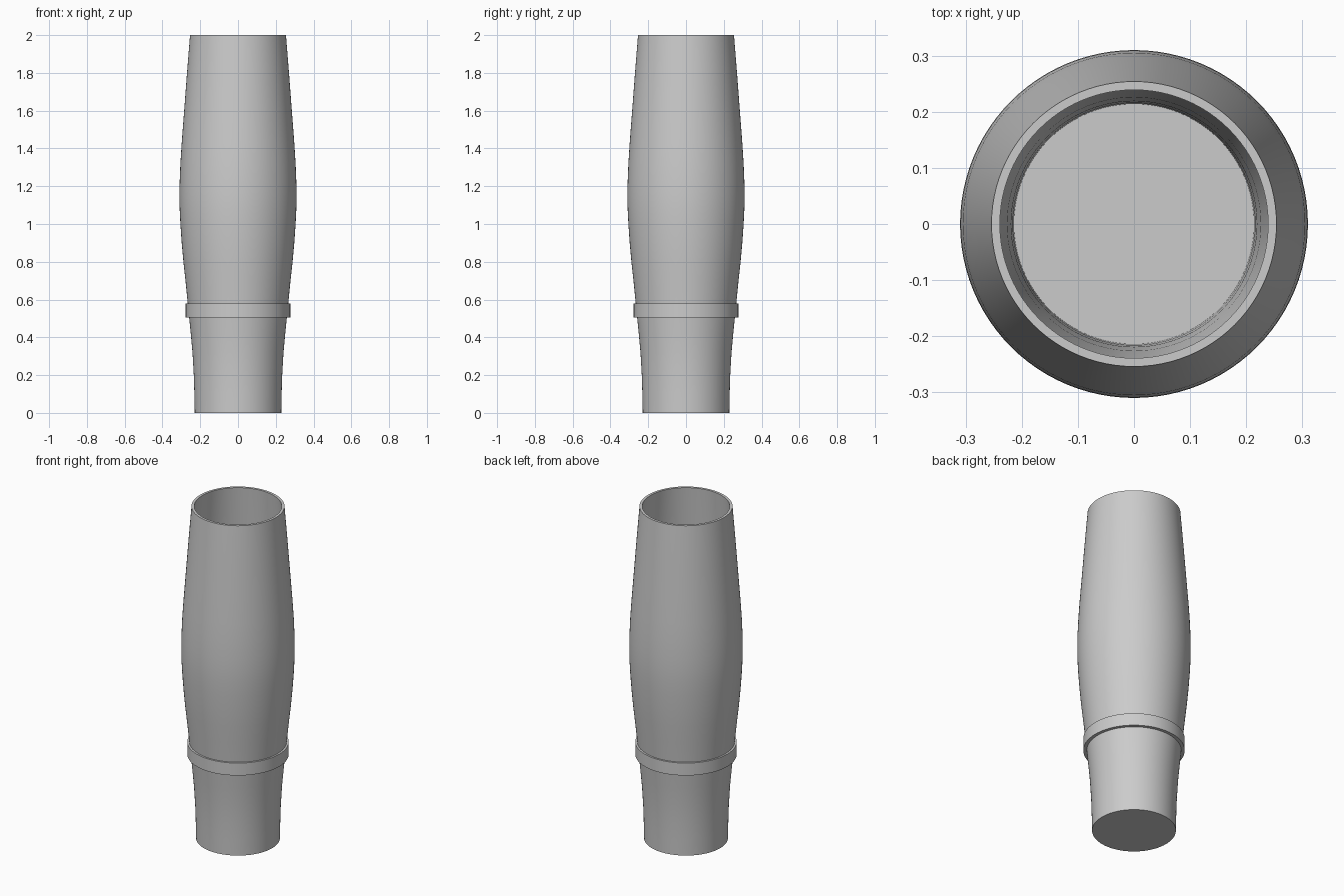
import bpy
import bmesh
from math import cos, sin, pi

cube = bpy.data.objects.get("Cube")
if cube:
    bpy.data.objects.remove(cube, do_unlink=True)

SIDES = 96
WALL = 0.015

grey = bpy.data.materials.new("plain grey")
grey.use_nodes = True
colour = (0.6, 0.6, 0.6, 1)
grey.diffuse_color = colour
grey.node_tree.nodes["Principled BSDF"].inputs["Base Color"].default_value = colour


def lathe(name, profile, closed=False):
    """Turn a profile of (radius, height) around z; open ends are capped."""
    bm = bmesh.new()
    rings = []
    for r, z in profile:
        rings.append([bm.verts.new((r * cos(2 * pi * i / SIDES), r * sin(2 * pi * i / SIDES), z))
                      for i in range(SIDES)])
    pairs = list(zip(rings, rings[1:]))
    if closed:
        pairs.append((rings[-1], rings[0]))
    else:
        bm.faces.new(rings[0][::-1])
        bm.faces.new(rings[-1])
    for low, high in pairs:
        for i in range(SIDES):
            j = (i + 1) % SIDES
            bm.faces.new((low[i], low[j], high[j], high[i]))
    bmesh.ops.recalc_face_normals(bm, faces=bm.faces)
    mesh = bpy.data.meshes.new(name)
    bm.to_mesh(mesh)
    bm.free()
    obj = bpy.data.objects.new(name, mesh)
    bpy.context.collection.objects.link(obj)
    mesh.materials.append(grey)
    bpy.ops.object.select_all(action="DESELECT")
    obj.select_set(True)
    bpy.context.view_layer.objects.active = obj
    bpy.ops.object.shade_smooth_by_angle(angle=pi / 6)
    return obj


# Hollow body: outer wall, rim, then back down the inside to the floor
outer = [(0.229, 0), (0.231, 0.1), (0.234, 0.2), (0.241, 0.32), (0.25, 0.42),
         (0.259, 0.51), (0.268, 0.6), (0.278, 0.7), (0.289, 0.8), (0.298, 0.9),
         (0.305, 1.0), (0.309, 1.08), (0.31, 1.15), (0.309, 1.22), (0.305, 1.32),
         (0.298, 1.43), (0.285, 1.6), (0.27, 1.8), (0.254, 2)]
inner = [(r - WALL, max(z, WALL)) for r, z in reversed(outer)]
lathe("tube_body", outer + inner)

# Raised collar around the lower body
lathe("collar_band", [(0.25, 0.505), (0.277, 0.505), (0.277, 0.58), (0.25, 0.58)], closed=True)
